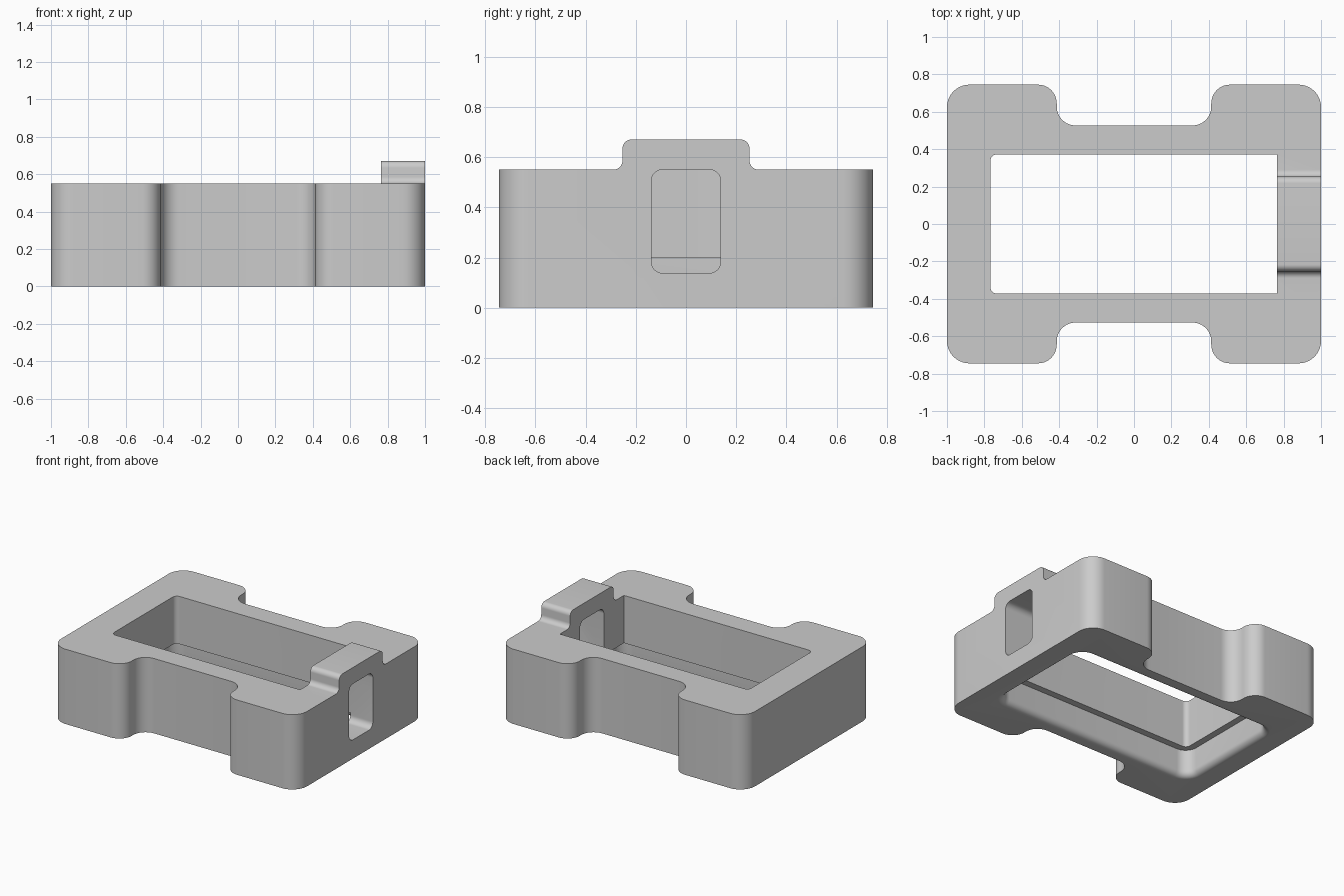
import bpy, bmesh, math
from mathutils import Vector

if "Cube" in bpy.data.objects:
    bpy.data.objects.remove(bpy.data.objects["Cube"], do_unlink=True)

grey = bpy.data.materials.new("plain grey")
grey.use_nodes = True
GREY = (0.6, 0.6, 0.6, 1)
grey.diffuse_color = GREY
grey.node_tree.nodes["Principled BSDF"].inputs["Base Color"].default_value = GREY


def rounded(corners, steps=10):
    """Outline from (x, y, radius) corners, each replaced by a tangent arc."""
    out = []
    n = len(corners)
    for i, (x, y, r) in enumerate(corners):
        p = Vector((x, y))
        if r == 0:
            out.append(p)
            continue
        a = (Vector(corners[i - 1][:2]) - p).normalized()
        b = (Vector(corners[(i + 1) % n][:2]) - p).normalized()
        centre = p + (a + b) * r
        for k in range(steps + 1):
            t = math.pi / 2 * k / steps
            out.append(centre - b * r * math.cos(t) - a * r * math.sin(t))
    return out


def loft(name, rings):
    """Closed solid through a stack of matching rings of 3D points."""
    bm = bmesh.new()
    loops = [[bm.verts.new(p) for p in ring] for ring in rings]
    n = len(loops[0])
    for lo, hi in zip(loops, loops[1:]):
        for i in range(n):
            j = (i + 1) % n
            bm.faces.new((lo[i], lo[j], hi[j], hi[i]))
    bm.faces.new(loops[0])
    bm.faces.new(loops[-1])
    bmesh.ops.recalc_face_normals(bm, faces=bm.faces)
    mesh = bpy.data.meshes.new(name)
    bm.to_mesh(mesh)
    bm.free()
    mesh.materials.append(grey)
    obj = bpy.data.objects.new(name, mesh)
    bpy.context.collection.objects.link(obj)
    return obj


def prism_z(name, outline, z0, z1):
    return loft(name, [[(p.x, p.y, z) for p in outline] for z in (z0, z1)])


def prism_x(name, outline, x0, x1):
    return loft(name, [[(x, p.x, p.y) for p in outline] for x in (x0, x1)])


def combine(target, other, operation):
    other.hide_render = True
    mod = target.modifiers.new(operation, "BOOLEAN")
    mod.operation = operation
    mod.solver = "EXACT"
    mod.object = other
    bpy.ops.object.select_all(action="DESELECT")
    bpy.context.view_layer.objects.active = target
    target.select_set(True)
    bpy.ops.object.modifier_apply(modifier=mod.name)
    bpy.data.objects.remove(other, do_unlink=True)


HEIGHT = 0.55
HALF_Y = 0.745
WAIST_Y = 0.527
FOOT_X = 0.413

# Body outline: one quarter, turned and mirrored into the full loop
quarter = [(1, HALF_Y, 0.12), (FOOT_X, HALF_Y, 0.1), (FOOT_X, WAIST_Y, 0.1)]
back = quarter + [(-x, y, r) for x, y, r in reversed(quarter)]
body = prism_z("frame_body", rounded(back + [(-x, -y, r) for x, y, r in back]), 0, HEIGHT)

# Raised tab with flared foot on the left wall
tab_side = [(0.4, 0.4, 0), (0.4, HEIGHT, 0), (0.253, HEIGHT, 0.036), (0.253, 0.67, 0.036)]
tab_outline = rounded(tab_side + [(-y, z, r) for y, z, r in reversed(tab_side)])
combine(body, prism_x("tab", tab_outline, 0.7, 1), "UNION")

# Main opening, square at the tab end and rounded at the other
X0, X1, Y = -0.768, 0.765, 0.372
opening = rounded([(X0, -Y, 0.035), (X1, -Y, 0), (X1, Y, 0), (X0, Y, 0.035)])
combine(body, prism_z("opening_cutter", opening, -0.2, 1), "DIFFERENCE")

# Wider recess underneath, with a rounded mouth
LEDGE, LIP = 0.05, 0.045


def recess_ring(offset, z):
    x, y, r = 0.767 + offset, Y + offset, 0.04 + offset
    outline = rounded([(-x, -y, r), (x, -y, r), (x, y, r), (-x, y, r)])
    return [(p.x, p.y, z) for p in outline]


rings = [recess_ring(LEDGE, 0.2)]
for k in range(9):
    t = math.pi / 2 * k / 8
    rings.append(recess_ring(LEDGE + LIP - LIP * math.cos(t), LIP - LIP * math.sin(t)))
rings.append(recess_ring(LEDGE + LIP, -0.1))
combine(body, loft("recess_cutter", rings), "DIFFERENCE")

# Window through the left wall
window = rounded([(y, z, 0.045) for y, z in ((-0.138, 0.138), (0.138, 0.138), (0.138, HEIGHT), (-0.138, HEIGHT))])
combine(body, prism_x("window_cutter", window, 0.6, 1.2), "DIFFERENCE")

# Smooth the rounded corners, keep the hard edges
bpy.ops.object.shade_smooth_by_angle(angle=math.radians(30))
